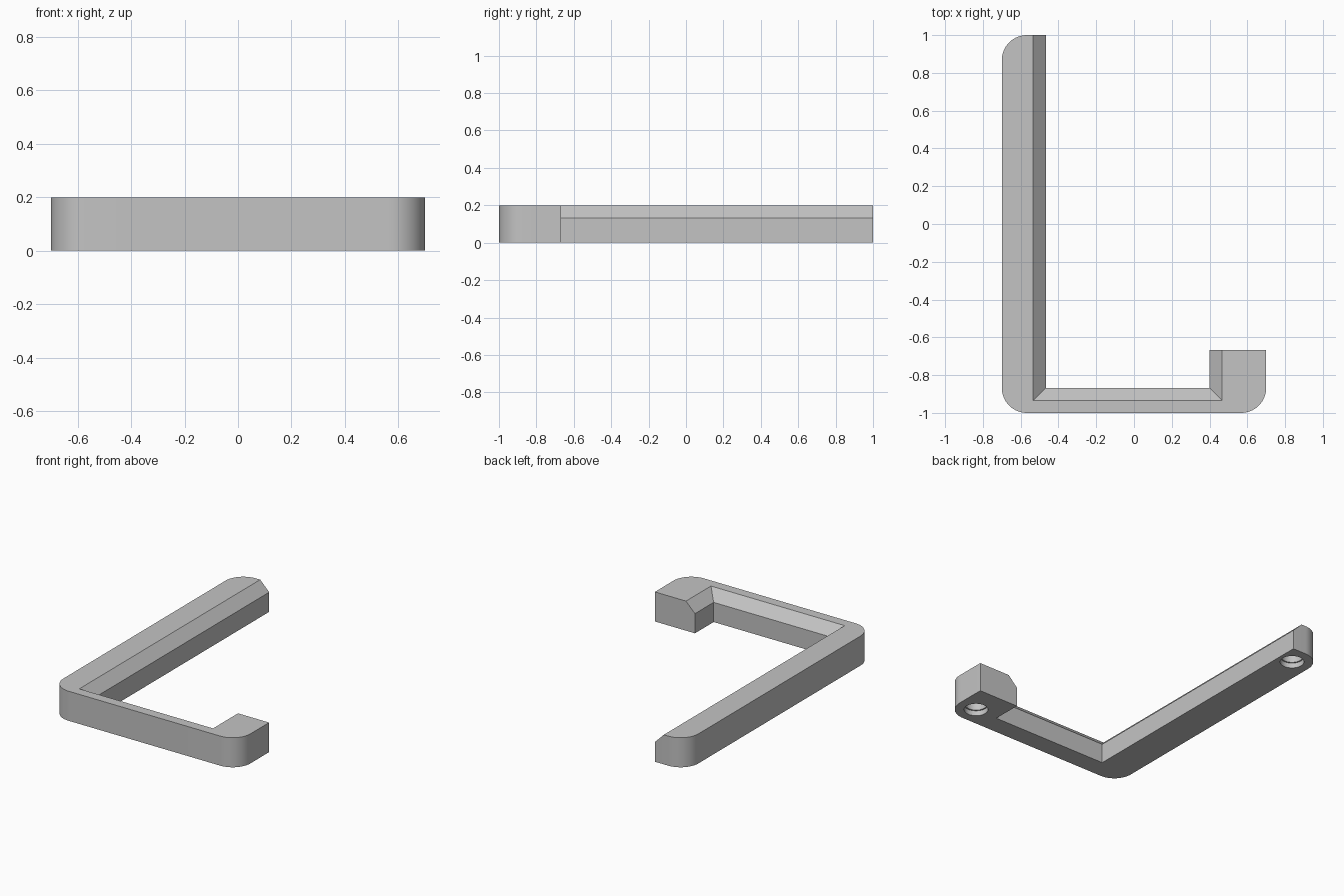
import bpy, bmesh
from math import cos, sin, pi, radians

cube = bpy.data.objects.get("Cube")
if cube:
    bpy.data.objects.remove(cube, do_unlink=True)

W, L, H = 0.7, 1.0, 0.2          # half width, half length, height
R = 0.133                        # outer corner radius
CHAMFER = 0.067
ARM_X, FRONT_Y = -0.467, -0.867  # inner faces of long arm and front bar
STUB_X, STUB_Y = 0.4, -0.667     # inner and back faces of the short stub

grey = bpy.data.materials.new("plain grey")
grey.use_nodes = True
colour = (0.55, 0.55, 0.55, 1)
grey.diffuse_color = colour
grey.node_tree.nodes["Principled BSDF"].inputs["Base Color"].default_value = colour


def make_object(name, bm):
    bmesh.ops.recalc_face_normals(bm, faces=bm.faces)
    mesh = bpy.data.meshes.new(name)
    bm.to_mesh(mesh)
    bm.free()
    mesh.materials.append(grey)
    obj = bpy.data.objects.new(name, mesh)
    bpy.context.collection.objects.link(obj)
    return obj


def arc(cx, cy, start, steps=16):
    """Quarter circle, counter-clockwise from the start angle."""
    return [(cx + R * cos(start + pi / 2 * i / steps),
             cy + R * sin(start + pi / 2 * i / steps)) for i in range(steps + 1)]


# Hook-shaped bracket: extruded outline with three rounded outer corners
inner = [(STUB_X, STUB_Y), (STUB_X, FRONT_Y), (ARM_X, FRONT_Y), (ARM_X, L)]
outline = (inner + arc(-W + R, L - R, pi / 2) + arc(-W + R, -L + R, pi)
           + arc(W - R, -L + R, 1.5 * pi) + [(W, STUB_Y)])
bm = bmesh.new()
base = bm.faces.new([bm.verts.new((x, y, 0)) for x, y in outline])
result = bmesh.ops.extrude_face_region(bm, geom=[base], use_keep_orig=True)
top = [v for v in result["geom"] if isinstance(v, bmesh.types.BMVert)]
bmesh.ops.translate(bm, verts=top, vec=(0, 0, H))
bmesh.ops.recalc_face_normals(bm, faces=bm.faces)

# Chamfer along the three inner top edges
def is_inner(v):
    return v.co.z > H / 2 and any(
        abs(v.co.x - x) + abs(v.co.y - y) < 1e-4 for x, y in inner)


edges = [e for e in bm.edges if all(is_inner(v) for v in e.verts)]
bmesh.ops.bevel(bm, geom=edges, offset=CHAMFER, segments=1, affect='EDGES')
bracket = make_object("bracket", bm)


# Stepped blind holes in the underside, concentric with the corners
def stepped_cutter(x, y, sides=48):
    bm = bmesh.new()
    rings = []
    for r, z in ((0.075, -0.05), (0.075, 0.035), (0.066, 0.035), (0.066, 0.13)):
        rings.append([bm.verts.new((x + r * cos(2 * pi * i / sides),
                                    y + r * sin(2 * pi * i / sides), z))
                      for i in range(sides)])
    for a, b in zip(rings, rings[1:]):
        for i in range(sides):
            j = (i + 1) % sides
            bm.faces.new((a[i], a[j], b[j], b[i]))
    bm.faces.new(rings[0])
    bm.faces.new(rings[-1])
    return make_object("hole_cutter", bm)


bpy.context.view_layer.objects.active = bracket
for x, y in ((-W + R, L - R), (W - R, -L + R)):
    cutter = stepped_cutter(x, y)
    mod = bracket.modifiers.new("hole", 'BOOLEAN')
    mod.operation = 'DIFFERENCE'
    mod.solver = 'EXACT'
    mod.object = cutter
    bpy.ops.object.modifier_apply(modifier=mod.name)
    bpy.data.objects.remove(cutter, do_unlink=True)

bpy.ops.object.select_all(action='DESELECT')
bracket.select_set(True)
bpy.ops.object.shade_smooth_by_angle(angle=radians(30))
